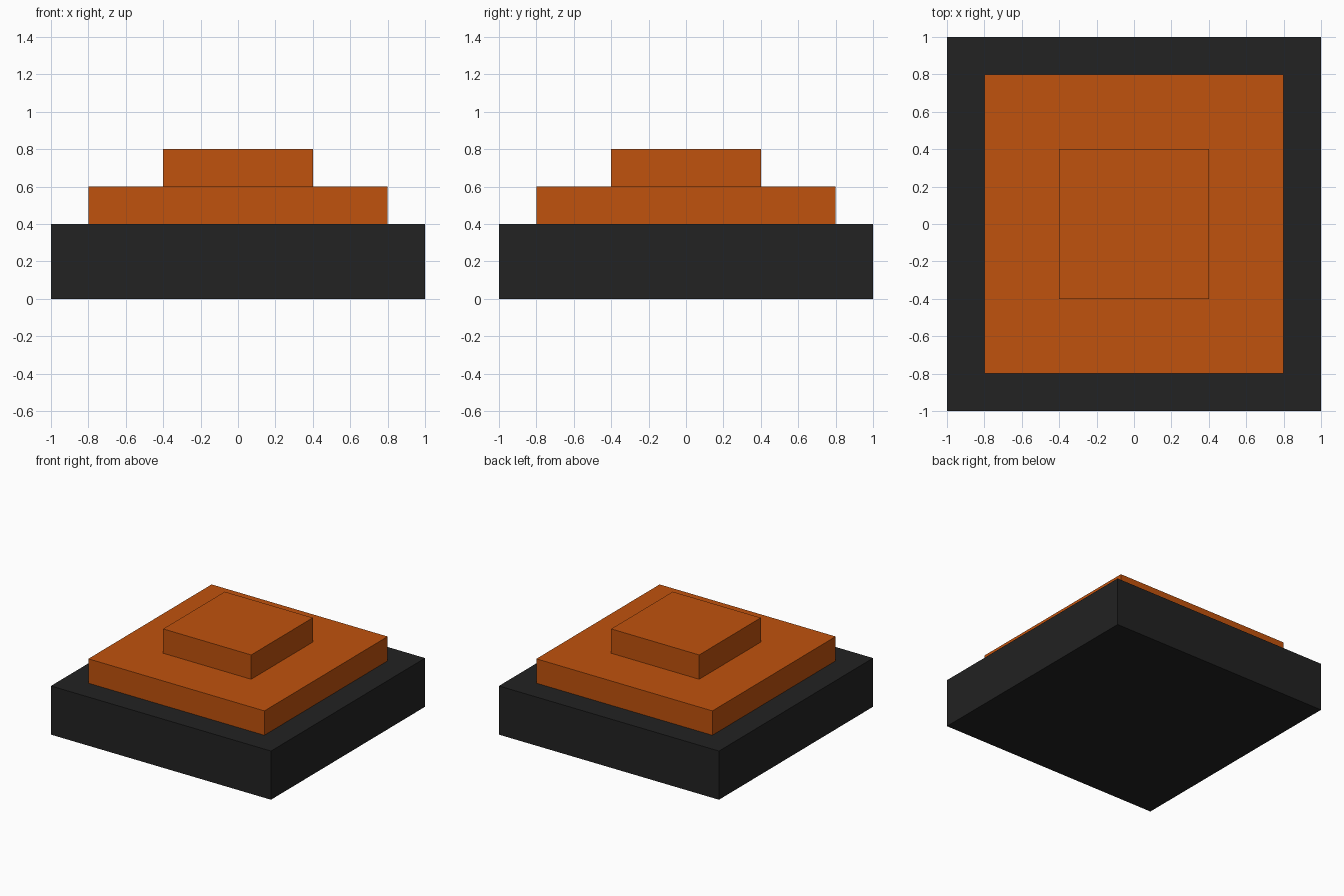
import bpy

# Remove the default cube
default = bpy.data.objects.get("Cube")
if default:
    bpy.data.objects.remove(default, do_unlink=True)


def make_material(name, rgb):
    color = (*rgb, 1.0)
    mat = bpy.data.materials.new(name)
    mat.use_nodes = True
    mat.diffuse_color = color
    bsdf = next(n for n in mat.node_tree.nodes if n.type == 'BSDF_PRINCIPLED')
    bsdf.inputs["Base Color"].default_value = color
    return mat


def add_slab(name, width, bottom, top, mat):
    """Square slab centred on the z axis, with its scale applied."""
    bpy.ops.mesh.primitive_cube_add(size=1, location=(0, 0, (bottom + top) / 2))
    slab = bpy.context.object
    slab.name = slab.data.name = name
    slab.scale = (width, width, top - bottom)
    bpy.ops.object.transform_apply(location=False, rotation=False, scale=True)
    slab.data.materials.append(mat)
    return slab


charcoal = make_material("charcoal", (0.016, 0.016, 0.016))
orange = make_material("burnt orange", (0.527, 0.084, 0.004))

# Three stacked tiers
add_slab("base", 2.0, 0.0, 0.4, charcoal)
add_slab("middle_tier", 1.6, 0.4, 0.6, orange)
add_slab("top_tier", 0.8, 0.6, 0.8, orange)
